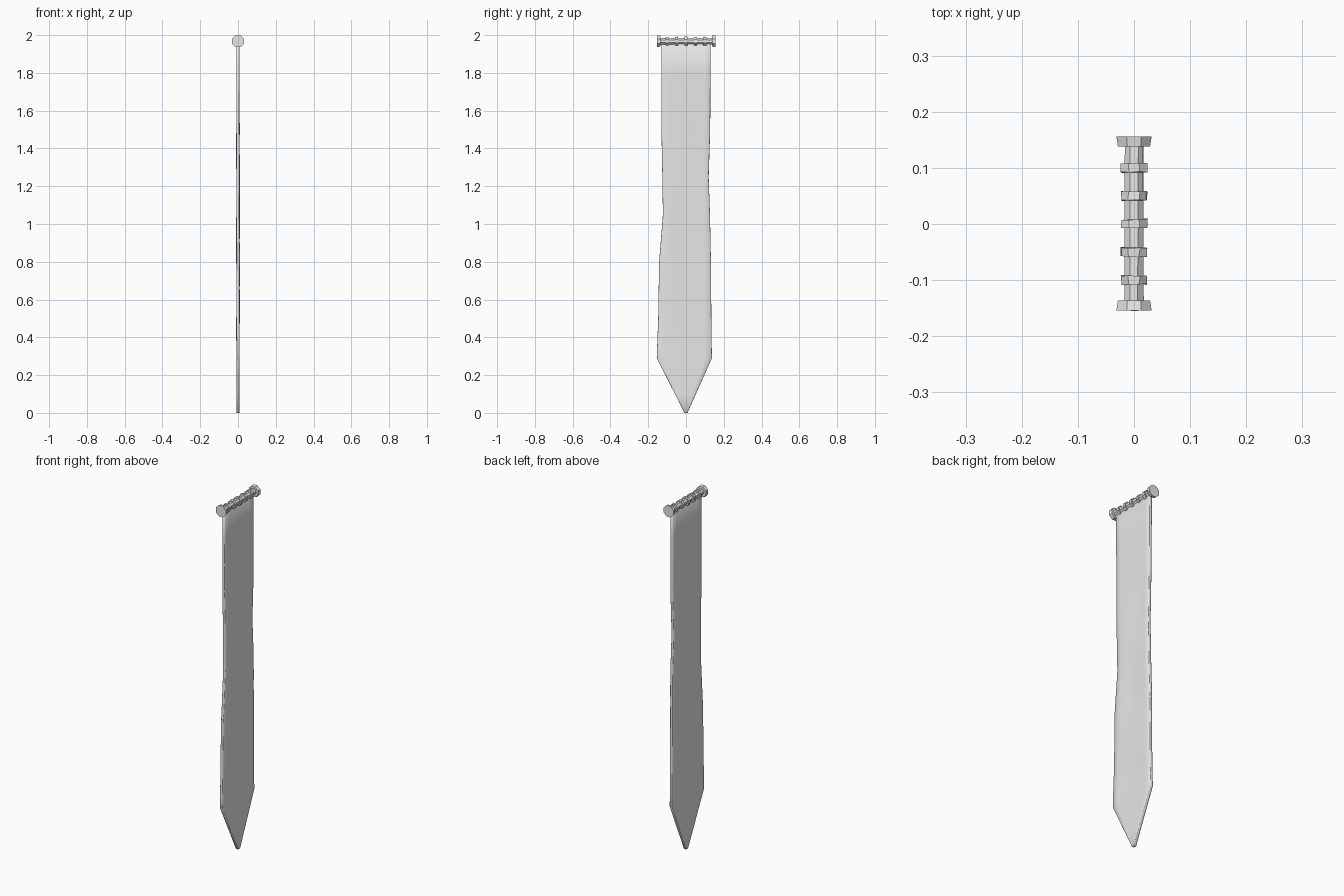
import bpy, bmesh, math, random
from mathutils import Matrix, Vector

random.seed(4)
cube = bpy.data.objects.get("Cube")
if cube:
    bpy.data.objects.remove(cube)

grey = bpy.data.materials.new("plain_grey")
grey.use_nodes = True
grey.diffuse_color = (0.8, 0.8, 0.8, 1)
grey.node_tree.nodes["Principled BSDF"].inputs["Base Color"].default_value = (0.8, 0.8, 0.8, 1)

POLE_Z = 1.968


def add_object(name, bm):
    bmesh.ops.recalc_face_normals(bm, faces=bm.faces)
    mesh = bpy.data.meshes.new(name)
    bm.to_mesh(mesh)
    bm.free()
    mesh.materials.append(grey)
    obj = bpy.data.objects.new(name, mesh)
    bpy.context.collection.objects.link(obj)
    return obj


def drum(name, y, r_front, r_back, width, wobble=0.0):
    """Eight-sided drum lying along y, slightly uneven like carved wood."""
    bm = bmesh.new()
    turn = Matrix.Rotation(math.pi / 2, 4, "X") @ Matrix.Rotation(math.pi / 8, 4, "Z")
    bmesh.ops.create_cone(bm, cap_ends=True, segments=8, radius1=r_back,
                          radius2=r_front, depth=width,
                          matrix=Matrix.Translation((0, y, POLE_Z)) @ turn)
    for v in bm.verts:
        v.co += Vector([random.uniform(-wobble, wobble) for _ in range(3)])
    return add_object(name, bm)


# Crossbar, its carved rings and end caps
drum("crossbar", 0, 0.018, 0.018, 0.30, 0.001)
for i in range(5):
    drum(f"crossbar_ring_{i + 1}", (i - 2) * 0.05, 0.025, 0.025, 0.016, 0.0015)
drum("front_cap", -0.145, 0.034, 0.031, 0.018)
drum("back_cap", 0.147, 0.031, 0.034, 0.018)

# Hanging cloth: outline rows of (height, front edge, back edge)
OUTLINE = [(1.96, -0.13, 0.13), (1.5, -0.13, 0.128), (1.25, -0.125, 0.12),
           (1.05, -0.122, 0.127), (0.8, -0.142, 0.132), (0.5, -0.147, 0.134),
           (0.29, -0.155, 0.137), (0.0, -0.008, 0.008)]
COLS, STEPS = 8, 3
rows = []
for a, b in zip(OUTLINE, OUTLINE[1:]):
    rows += [[p + (q - p) * s / STEPS for p, q in zip(a, b)] for s in range(STEPS)]
rows.append(OUTLINE[-1])


def fold(y, z):
    """Shallow creases, strongest around the middle of the cloth."""
    strength = 0.0025 * math.sin(math.pi * min(z / 1.96, 1))
    return strength * math.sin(24 * y + 5 * z) * math.cos(7 * z - 9 * y)


bm = bmesh.new()
grid = []
for z, y0, y1 in rows:
    ys = [y0 + (y1 - y0) * c / COLS for c in range(COLS + 1)]
    grid.append([bm.verts.new((fold(y, z), y, z)) for y in ys])
for upper, lower in zip(grid, grid[1:]):
    for c in range(COLS):
        bm.faces.new((upper[c], lower[c], lower[c + 1], upper[c + 1]))
cloth = add_object("banner_cloth", bm)
thick = cloth.modifiers.new("thickness", "SOLIDIFY")
thick.thickness = 0.016
thick.offset = 0
edge = cloth.modifiers.new("worn_edge", "BEVEL")
edge.width = 0.003
edge.limit_method = "ANGLE"
edge.angle_limit = math.radians(50)

# Soft folds with crisp borders
bpy.ops.object.select_all(action="DESELECT")
cloth.select_set(True)
bpy.context.view_layer.objects.active = cloth
bpy.ops.object.shade_smooth_by_angle(angle=math.radians(30))
